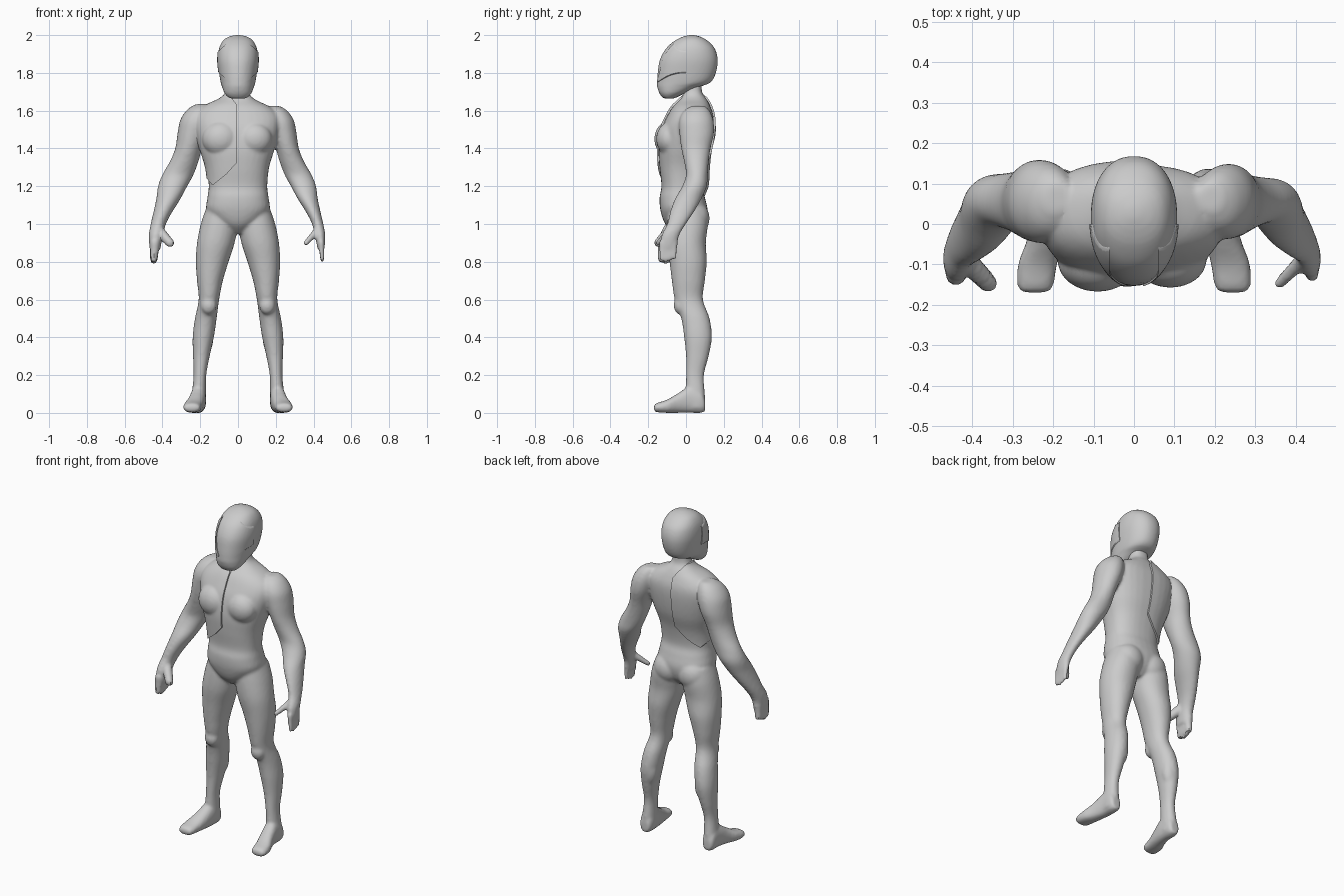
import bpy, bmesh, math
from mathutils import Vector

old = bpy.data.objects.get("Cube")
if old:
    bpy.data.objects.remove(old)

grey = bpy.data.materials.new("plain grey")
grey.use_nodes = True
tone = (.6, .6, .6, 1)
grey.diffuse_color = tone
grey.node_tree.nodes["Principled BSDF"].inputs["Base Color"].default_value = tone


def spline(points, steps):
    """Smooth curve through tuples of any length."""
    pts = [Vector(p) for p in points]
    pts = [pts[0]] + pts + [pts[-1]]
    out = []
    for a, b, c, d in zip(pts, pts[1:], pts[2:], pts[3:]):
        for i in range(steps):
            t = i / steps
            out.append(b + (c - a) * (t / 2) + (a * 2 - b * 5 + c * 4 - d) * (t * t / 2)
                       + (b * 3 - a - c * 3 + d) * (t ** 3 / 2))
    return out + [pts[-1]]


def loft(bm, rings, side=1, along_y=False, power=.85, sides=32):
    """Skin rings of (position, x low, x high, depth low, depth high)."""
    def bend(v):
        return math.copysign(abs(v) ** power, v)
    loops = []
    for pos, xa, xb, da, db in spline(rings, 5):
        loop = []
        for i in range(sides):
            angle = math.tau * i / sides
            x = (xa + xb) / 2 + (xb - xa) / 2 * bend(math.cos(angle))
            d = (da + db) / 2 + (db - da) / 2 * bend(math.sin(angle))
            co = (x * side, pos, d) if along_y else (x * side, d, pos)
            loop.append(bm.verts.new(co))
        loops.append(loop)
    for lo, hi in zip(loops, loops[1:]):
        for i in range(sides):
            j = (i + 1) % sides
            bm.faces.new((lo[i], lo[j], hi[j], hi[i]))
    bm.faces.new(loops[0])
    bm.faces.new(loops[-1])


def muscle(bm, centre, size, side):
    ball = bmesh.ops.create_uvsphere(bm, u_segments=24, v_segments=16, radius=1)
    for v in ball["verts"]:
        v.co = [c + s * k for c, s, k in zip(centre, size, v.co)]
        v.co.x *= side


def finger(bm, start, end, radius, side):
    """Tapered row of balls from start to end."""
    for i in range(9):
        t = i / 8
        r = radius * (1 - t * .3)
        muscle(bm, Vector(start).lerp(Vector(end), t), (r, r, r), side)


def make(name, bm):
    bmesh.ops.recalc_face_normals(bm, faces=bm.faces[:])
    mesh = bpy.data.meshes.new(name)
    bm.to_mesh(mesh)
    bm.free()
    ob = bpy.data.objects.new(name, mesh)
    bpy.context.collection.objects.link(ob)
    mesh.materials.append(grey)
    return ob


def modify(ob, kind, **settings):
    mod = ob.modifiers.new(kind.title(), kind)
    for key, value in settings.items():
        setattr(mod, key, value)
    bpy.context.view_layer.objects.active = ob
    bpy.ops.object.modifier_apply(modifier=mod.name)


def shade(ob, degrees=40):
    bpy.ops.object.select_all(action="DESELECT")
    ob.select_set(True)
    bpy.context.view_layer.objects.active = ob
    bpy.ops.object.shade_smooth_by_angle(angle=math.radians(degrees))


def fuse(ob, voxel, rounds):
    modify(ob, "REMESH", mode="VOXEL", voxel_size=voxel)
    modify(ob, "SMOOTH", factor=.5, iterations=rounds)


def raised_panel(name, base, outline, y_from, y_to, thickness):
    """Thin mirrored plate over base, cut to an outline seen from the front."""
    bm = bmesh.new()
    for side in (1, -1):
        front = [bm.verts.new((x * side, y_from, z)) for x, z in outline]
        back = [bm.verts.new((x * side, y_to, z)) for x, z in outline]
        bm.faces.new(front)
        bm.faces.new(back)
        for i in range(len(outline)):
            j = i - 1
            bm.faces.new((front[j], front[i], back[i], back[j]))
    cutter = make(name + "_cutter", bm)
    cutter.hide_render = True
    panel = bpy.data.objects.new(name, base.data.copy())
    bpy.context.collection.objects.link(panel)
    modify(panel, "DISPLACE", strength=thickness, mid_level=0)
    modify(panel, "BOOLEAN", operation="INTERSECT", object=cutter, solver="EXACT")
    modify(panel, "BOOLEAN", operation="DIFFERENCE", object=base, solver="EXACT")
    bpy.data.objects.remove(cutter)
    shade(panel)


# Torso and neck
body = bmesh.new()
torso = [(.95, .03, -.06, .06), (1, .1, -.11, .1), (1.07, .165, -.135, .115),
         (1.14, .162, -.14, .1), (1.2, .155, -.13, .085), (1.3, .165, -.14, .1),
         (1.4, .195, -.145, .13), (1.5, .22, -.13, .145), (1.57, .22, -.1, .145),
         (1.62, .17, -.07, .13), (1.66, .09, -.03, .11), (1.7, .055, -.01, .085),
         (1.78, .05, 0, .085)]
loft(body, [(z, -w, w, a, b) for z, w, a, b in torso])

leg = [(.03, .17, .25, .01, .1), (.1, .17, .245, 0, .1), (.2, .168, .235, 0, .095),
       (.3, .15, .238, 0, .12), (.4, .128, .24, -.01, .137), (.5, .113, .228, -.025, .125),
       (.6, .1, .208, -.06, .09), (.7, .08, .217, -.075, .1), (.8, .05, .223, -.087, .11),
       (.9, .018, .217, -.1, .105), (1, .004, .197, -.1, .115), (1.08, .03, .17, -.09, .1)]
foot = [(-.17, .215, .275, .012, .04), (-.155, .2, .288, .004, .052),
        (-.1, .19, .287, 0, .07), (-.04, .178, .265, 0, .105),
        (.02, .17, .252, 0, .14), (.08, .172, .248, 0, .12), (.102, .185, .235, .01, .07)]
arm = [(.87, .42, .458, -.14, -.05), (.94, .408, .462, -.13, -.035),
       (1, .392, .452, -.1, 0), (1.06, .362, .438, -.085, .04),
       (1.13, .318, .423, -.06, .08), (1.2, .28, .413, -.02, .11),
       (1.26, .247, .39, 0, .115), (1.33, .22, .35, -.01, .12),
       (1.4, .2, .322, -.025, .13), (1.48, .17, .31, -.035, .148),
       (1.55, .15, .295, -.035, .145), (1.6, .15, .26, -.01, .125),
       (1.625, .16, .22, .03, .1)]
for side in (1, -1):
    loft(body, leg, side, power=.95)
    loft(body, foot, side, along_y=True)
    loft(body, arm, side, power=1)
    # Chest, seat, knee and calf
    muscle(body, (.09, -.09, 1.45), (.09, .068, .085), side)
    muscle(body, (.08, .055, 1.03), (.085, .07, .085), side)
    muscle(body, (.155, -.03, .57), (.042, .035, .05), side)
    muscle(body, (.18, .09, .4), (.05, .045, .1), side)
    # Fingers and thumb
    for i in range(4):
        y = -.128 + i * .023
        finger(body, (.44, y, .9), (.446, y - .002, .807 + .008 * abs(i - 1)), .016, side)
    finger(body, (.425, -.08, .97), (.36, -.147, .9), .021, side)
body = make("body", body)
fuse(body, .009, 5)
shade(body, 180)

# Helmet
head = bmesh.new()
skull = [(1.665, .045, -.12, -.06), (1.69, .07, -.14, -.01), (1.725, .084, -.152, .07),
         (1.75, .092, -.153, .13), (1.8, .1, -.15, .158), (1.87, .107, -.138, .168),
         (1.93, .1, -.105, .152), (1.97, .08, -.06, .115), (1.99, .052, -.02, .08),
         (2, .015, .015, .045)]
loft(head, [(z, -w, w, a, b) for z, w, a, b in skull], power=.9, sides=48)
head = make("helmet", head)
fuse(head, .008, 3)
shade(head, 180)

# Harness vest with narrow centre gap and curved arm openings
arm_opening = spline([(.175, 1.66), (.17, 1.56), (.13, 1.52), (.07, 1.48), (.057, 1.43),
                      (.085, 1.37), (.14, 1.32), (.2, 1.295)], 5)
vest = [(.006, 1.63), (.055, 1.7), (.1, 1.7)] + [tuple(p) for p in arm_opening]
vest += [(.2, 1.24), (.165, 1.24), (.135, 1.205), (.06, 1.265), (.006, 1.325)]
raised_panel("harness_vest", body, vest, -.4, .4, .01)

# Eye lenses
lens = [tuple(p) for p in spline([(.06, 1.955), (.06, 1.87), (.045, 1.8), (.022, 1.755),
                                  (.06, 1.765), (.12, 1.82)], 4)] + [(.12, 1.9)]
raised_panel("eye_lenses", head, lens, -.4, 0, .004)
